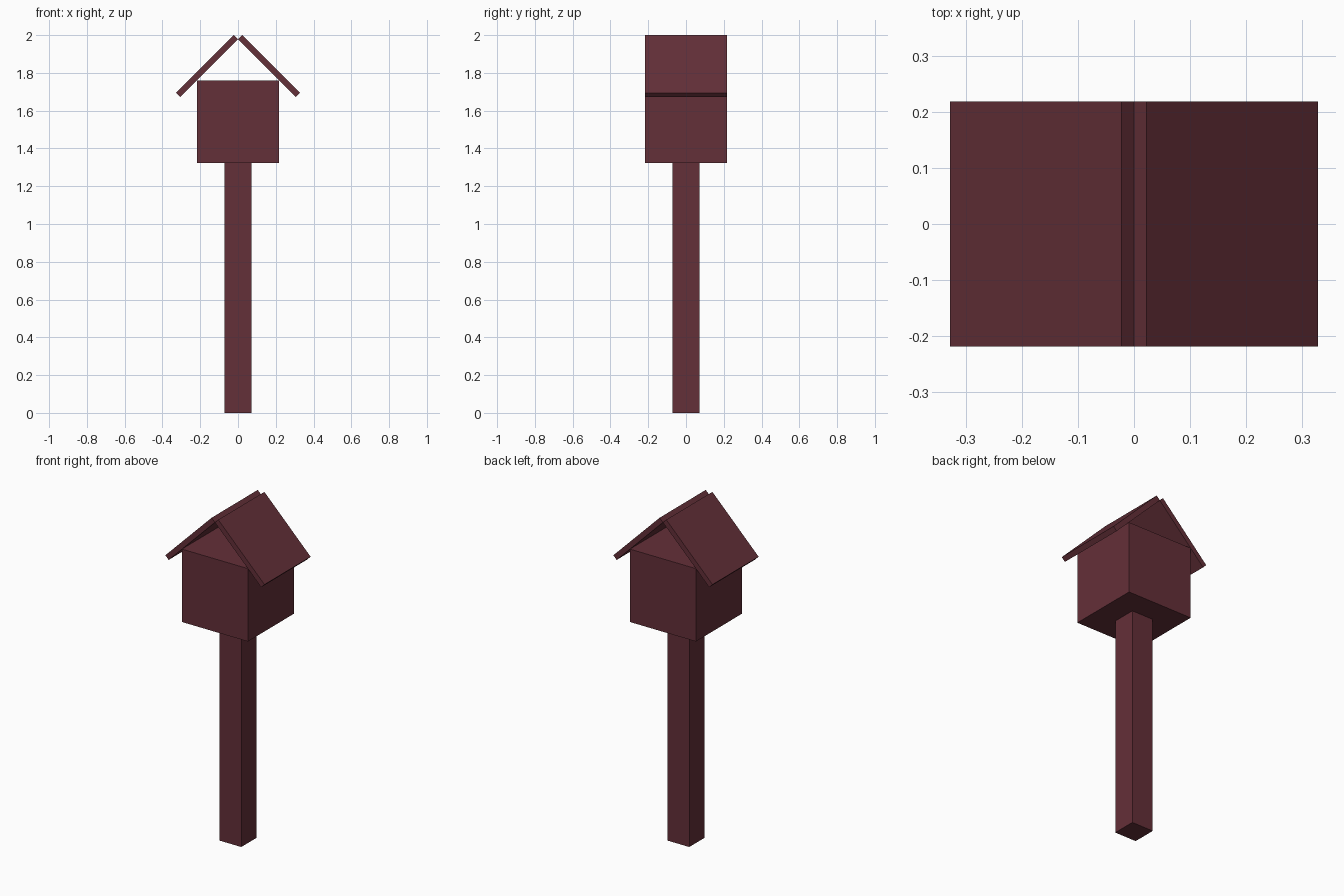
import bpy

if "Cube" in bpy.data.objects:
    bpy.data.objects.remove(bpy.data.objects["Cube"])

wood = bpy.data.materials.new("dark_red_wood")
wood.diffuse_color = (0.127, 0.029, 0.04, 1)
wood.use_nodes = True
wood.node_tree.nodes["Principled BSDF"].inputs["Base Color"].default_value = wood.diffuse_color


def prism(name, profile, half_depth):
    """Extrude an x-z profile (counter-clockwise from the front) along y."""
    n = len(profile)
    verts = [(x, y, z) for y in (-half_depth, half_depth) for x, z in profile]
    faces = [list(range(n)), list(range(2 * n - 1, n - 1, -1))]
    faces += [[(i + 1) % n, i, i + n, (i + 1) % n + n] for i in range(n)]
    mesh = bpy.data.meshes.new(name)
    mesh.from_pydata(verts, [], faces)
    mesh.materials.append(wood)
    obj = bpy.data.objects.new(name, mesh)
    bpy.context.collection.objects.link(obj)
    return obj


def box(name, half, z0, z1):
    return prism(name, [(-half, z0), (half, z0), (half, z1), (-half, z1)], half)


POST, BODY = 0.072, 0.218
BASE, TOP = 1.324, 1.76

# Square post and cube-shaped house
box("post", POST, 0, BASE)
box("house_body", BODY, BASE, TOP)

# Two 45 degree roof boards meeting at their inner edges
T, REACH = 0.022, 0.328
inner = REACH - T
right = [(0, 2 - T), (inner, 2 - T - inner), (REACH, 2 - inner), (T, 2)]
left = [(-x, z) for x, z in reversed(right)]
prism("roof_board_right", right, BODY)
prism("roof_board_left", left, BODY)
